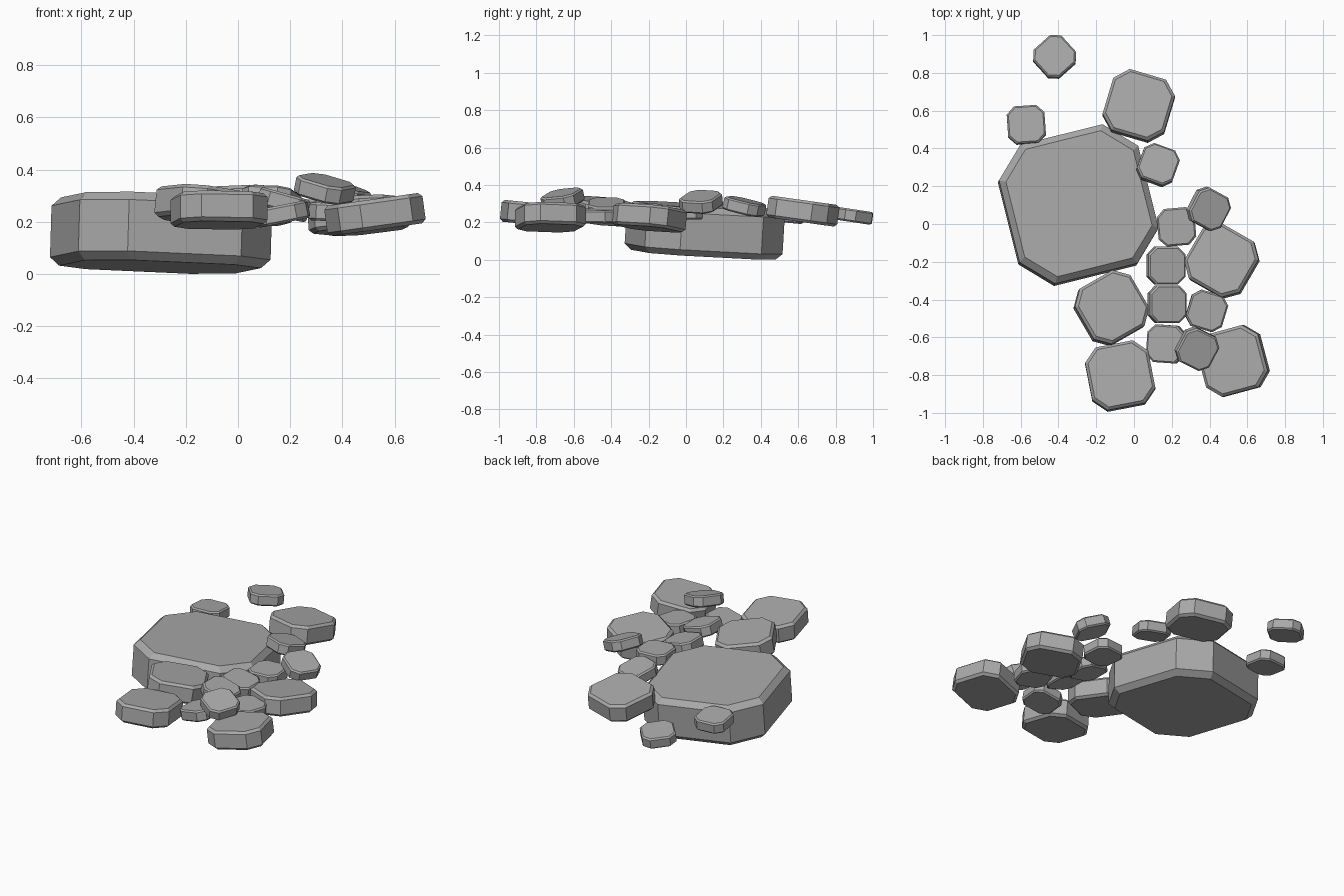
import bpy
import bmesh
from mathutils import Matrix, Vector
from math import radians

cube = bpy.data.objects.get("Cube")
if cube:
    bpy.data.objects.remove(cube, do_unlink=True)

# One grey stone colour
stone_grey = bpy.data.materials.new("stone_grey")
stone_grey.use_nodes = True
grey = (0.4, 0.4, 0.4, 1)
stone_grey.diffuse_color = grey
stone_grey.node_tree.nodes["Principled BSDF"].inputs["Base Color"].default_value = grey


def stone_mesh():
    """Unit slab: a square with cut corners and bevelled rims."""
    corner, half, bevel = 0.59, 0.345, 0.085
    outline = [(1, -corner), (1, corner), (corner, 1), (-corner, 1),
               (-1, corner), (-1, -corner), (-corner, -1), (corner, -1)]
    bm = bmesh.new()
    rings = []
    for z, s in ((-half, 1 - bevel), (bevel - half, 1), (half - bevel, 1), (half, 1 - bevel)):
        rings.append([bm.verts.new((x * s, y * s, z)) for x, y in outline])
    for low, high in zip(rings, rings[1:]):
        for i in range(8):
            j = (i + 1) % 8
            bm.faces.new((low[i], low[j], high[j], high[i]))
    bm.faces.new(rings[-1])
    bm.faces.new(rings[0][::-1])
    bmesh.ops.recalc_face_normals(bm, faces=bm.faces)
    mesh = bpy.data.meshes.new("stone_slab")
    bm.to_mesh(mesh)
    bm.free()
    mesh.materials.append(stone_grey)
    return mesh


slab = stone_mesh()


def stone(name, size, centre, turn, slope_x=0, slope_y=0):
    """Place a slab, turned about z and then tilted to the given slopes."""
    normal = Vector((-slope_x, -slope_y, 1))
    tilt = Vector((0, 0, 1)).rotation_difference(normal).to_matrix().to_4x4()
    ob = bpy.data.objects.new(name, slab)
    ob.matrix_world = (Matrix.Translation(centre) @ tilt
                       @ Matrix.Rotation(radians(turn), 4, "Z") @ Matrix.Scale(size, 4))
    bpy.context.collection.objects.link(ob)


LARGE, MEDIUM, SMALL = 0.38, 0.17, 0.1

# Main boulder
stone("large_stone", LARGE, (-0.295, 0.1, 0.158), 14, -0.03, -0.06)

# Medium stones
stone("medium_stone_back", MEDIUM, (0.025, 0.625, 0.26), -16.5, 0, -0.14)
stone("medium_stone_left", MEDIUM, (0.465, -0.195, 0.225), -30, 0.07, -0.1)
stone("medium_stone_right", MEDIUM, (-0.12, -0.445, 0.26), 30, -0.1, -0.12)
stone("medium_stone_front_left", MEDIUM, (0.525, -0.725, 0.228), 15, 0.14, 0)
stone("medium_stone_front_right", MEDIUM, (-0.073, -0.805, 0.245), 11, 0, -0.1)

# Small stones behind the boulder
stone("small_stone_far_back", SMALL, (-0.42, 0.885, 0.237), 42, 0, -0.15)
stone("small_stone_back_right", SMALL, (-0.57, 0.525, 0.235), 4, 0, -0.1)
stone("small_stone_back_left", SMALL, (0.127, 0.312, 0.285), -20, -0.1, -0.22)

# Small stones along the left side
stone("small_stone_left_outer", SMALL, (0.395, 0.08, 0.31), -28, -0.32, 0.1)
stone("small_stone_left_inner", SMALL, (0.225, -0.015, 0.25), 5, 0, 0)
stone("small_stone_middle_back", SMALL, (0.17, -0.22, 0.25), 0, -0.2, 0)
stone("small_stone_middle", SMALL, (0.175, -0.425, 0.275), 0, -0.28, 0)
stone("small_stone_middle_left", SMALL, (0.385, -0.46, 0.235), -17, -0.05, 0)
stone("small_stone_middle_front", SMALL, (0.17, -0.635, 0.23), -4, 0.2, 0)
stone("small_stone_top", SMALL, (0.333, -0.66, 0.326), -27, -0.2, 0.2)
